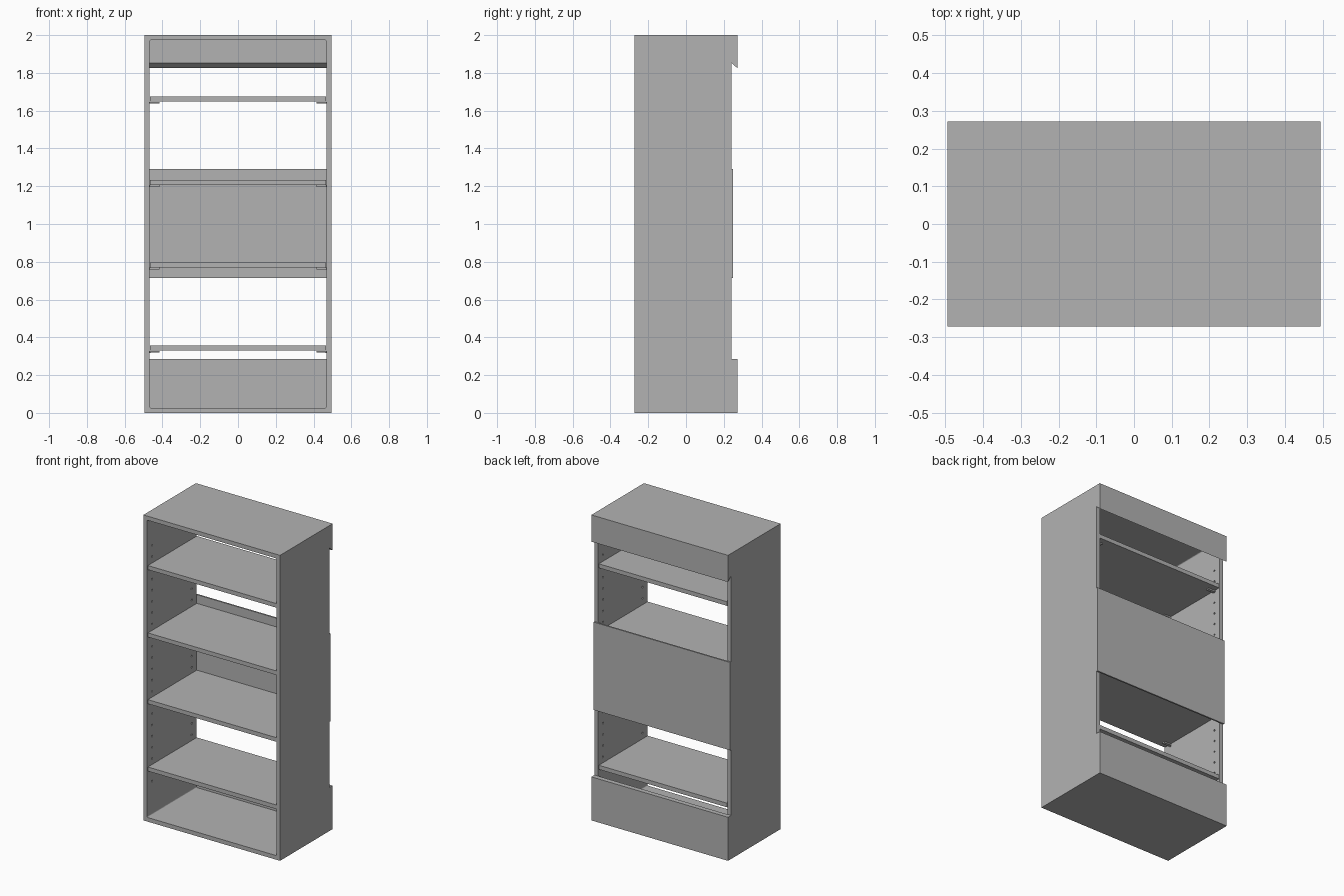
import bpy, bmesh
from mathutils import Matrix

if "Cube" in bpy.data.objects:
    bpy.data.objects.remove(bpy.data.objects["Cube"], do_unlink=True)

grey = bpy.data.materials.new("plain_grey")
grey.use_nodes = True
colour = (0.45, 0.45, 0.45, 1)
grey.diffuse_color = colour
grey.node_tree.nodes["Principled BSDF"].inputs["Base Color"].default_value = colour

W, FRONT, BACK, REAR, T = 0.495, -0.272, 0.24, 0.272, 0.027
INNER = W - T
PITCH = 0.0735
ROWS = (-0.22, 0.19)
SHELF_Z = (0.329, 0.77, 1.207, 1.648)


def finish(name, bm):
    bmesh.ops.recalc_face_normals(bm, faces=bm.faces)
    mesh = bpy.data.meshes.new(name)
    bm.to_mesh(mesh)
    bm.free()
    mesh.materials.append(grey)
    obj = bpy.data.objects.new(name, mesh)
    bpy.context.collection.objects.link(obj)
    return obj


def add_box(bm, x, y, z):
    size = [b - a for a, b in (x, y, z)]
    mid = [(a + b) / 2 for a, b in (x, y, z)]
    return bmesh.ops.create_cube(
        bm, size=1, matrix=Matrix.Translation(mid) @ Matrix.Diagonal((*size, 1)))


def add_peg(bm, x, y, z, radius, length):
    bmesh.ops.create_cone(
        bm, cap_ends=True, segments=10, radius1=radius, radius2=radius, depth=length,
        matrix=Matrix.Translation((x, y, z)) @ Matrix.Rotation(1.5708, 4, "Y"))


def box(name, x, y, z):
    bm = bmesh.new()
    add_box(bm, x, y, z)
    return finish(name, bm)


def prism(name, profile):
    """Extrude a (y, z) profile across the full width."""
    bm = bmesh.new()
    face = bm.faces.new([bm.verts.new((-W, y, z)) for y, z in profile])
    ext = bmesh.ops.extrude_face_region(bm, geom=[face])["geom"]
    verts = [v for v in ext if isinstance(v, bmesh.types.BMVert)]
    bmesh.ops.translate(bm, verts=verts, vec=(2 * W, 0, 0))
    return finish(name, bm)


def cut(obj, cutter):
    mod = obj.modifiers.new("cut", "BOOLEAN")
    mod.operation, mod.solver, mod.object = "DIFFERENCE", "EXACT", cutter
    cutter.hide_render = True
    cutter.hide_viewport = True
    cutter.display_type = "WIRE"


# Case: a block hollowed from front to back, with slightly rounded inner corners
case = box("case", (-W, W), (FRONT, BACK), (0, 2))
bm = bmesh.new()
add_box(bm, (-INNER, INNER), (FRONT - 0.1, BACK + 0.1), (T, 2 - T))
long_edges = [e for e in bm.edges
              if abs(e.verts[0].co.y - e.verts[1].co.y) > 0.1]
bmesh.ops.bevel(bm, geom=long_edges, offset=0.006, segments=3,
                profile=0.5, affect="EDGES")
cut(case, finish("opening_cutter", bm))

# Columns of shelf pin holes in both side walls
bm = bmesh.new()
for side in (-1, 1):
    for y in ROWS:
        for i in range(22):
            add_peg(bm, side * INNER, y, 0.245 + i * PITCH, 0.006, 0.03)
cut(case, finish("pin_hole_cutter", bm))

# Back: hanging rail with slanted underside, middle panel, bottom rail
prism("top_hanging_rail", [(BACK, 2), (REAR, 2), (REAR, 1.825), (BACK, 1.853)])
box("middle_back_panel", (-W, W), (BACK, 0.25), (0.715, 1.29))
box("bottom_back_rail", (-W, W), (BACK, REAR), (0, 0.285))

# Shelves, each resting on four pins
for n, z in enumerate(SHELF_Z, 1):
    box(f"shelf_{n}", (-0.465, 0.465), (FRONT + 0.004, BACK - 0.002), (z, z + T))
    bm = bmesh.new()
    for side in (-1, 1):
        for y in ROWS:
            x = sorted((side * 0.415, side * 0.467))
            add_box(bm, x, (y - 0.01, y + 0.01), (z - 0.01, z - 0.001))
            add_peg(bm, side * (INNER + 0.004), y, z - 0.006, 0.005, 0.016)
    finish(f"shelf_pins_{n}", bm)
